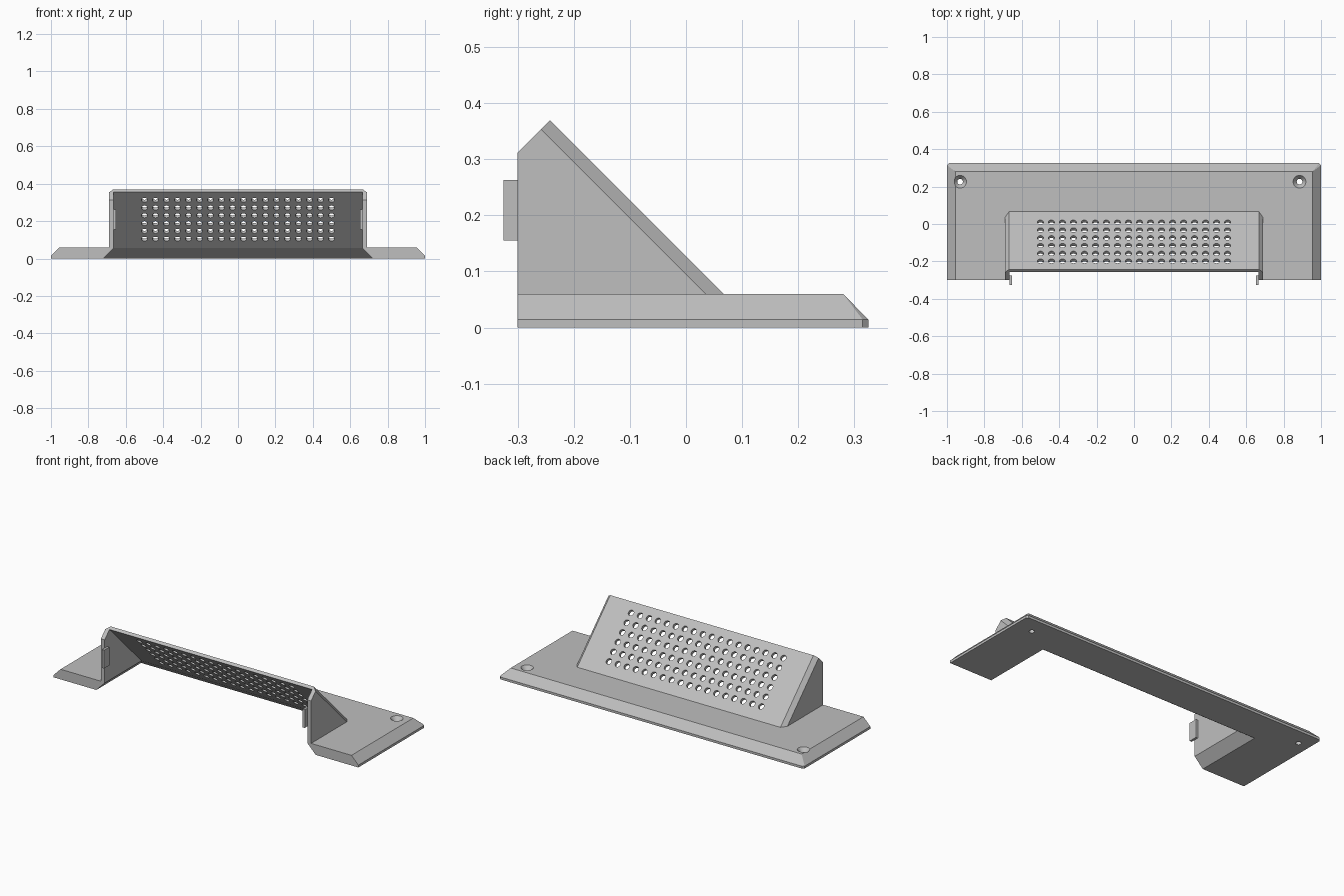
import bpy, bmesh
from math import radians, sqrt
from mathutils import Matrix, Vector

cube = bpy.data.objects.get("Cube")
if cube:
    bpy.data.objects.remove(cube, do_unlink=True)

grey = bpy.data.materials.new("plain grey")
grey.use_nodes = True
grey.diffuse_color = (0.52, 0.52, 0.52, 1)
grey.node_tree.nodes["Principled BSDF"].inputs["Base Color"].default_value = (0.52, 0.52, 0.52, 1)


def make(name, bm):
    bmesh.ops.recalc_face_normals(bm, faces=bm.faces)
    mesh = bpy.data.meshes.new(name)
    bm.to_mesh(mesh)
    bm.free()
    mesh.materials.append(grey)
    obj = bpy.data.objects.new(name, mesh)
    bpy.context.collection.objects.link(obj)
    return obj


def hull(name, points):
    """Convex solid around points, mirrored across x."""
    bm = bmesh.new()
    for x, y, z in points:
        bm.verts.new((x, y, z))
        bm.verts.new((-x, y, z))
    result = bmesh.ops.convex_hull(bm, input=bm.verts)
    spare = [v for v in bm.verts if not v.link_faces]
    bmesh.ops.delete(bm, geom=spare, context='VERTS')
    bmesh.ops.dissolve_limit(bm, angle_limit=0.01, verts=bm.verts, edges=bm.edges)
    return make(name, bm)


def cone(bm, centre, r1, r2, depth, tilt=0):
    bmesh.ops.create_cone(bm, cap_ends=True, segments=24, radius1=r1, radius2=r2, depth=depth,
                          matrix=Matrix.Translation(centre) @ Matrix.Rotation(tilt, 4, 'X'))


def cut(obj, cutter):
    mod = obj.modifiers.new("cut", 'BOOLEAN')
    mod.operation = 'DIFFERENCE'
    mod.solver = 'EXACT'
    mod.object = cutter
    bpy.ops.object.select_all(action='DESELECT')
    bpy.context.view_layer.objects.active = obj
    obj.select_set(True)
    bpy.ops.object.modifier_apply(modifier=mod.name)


FRONT, BACK, TOP = -0.3, 0.325, 0.06
BEVEL, CORNER, RIM = 0.045, 0.01, 0.014

# Base plate with sloped sides and back, and clipped back corners
rim = [(1, FRONT), (1, BACK - CORNER), (1 - CORNER, BACK)]
base = hull("base_plate",
            [(x, y, z) for x, y in rim for z in (0, RIM)]
            + [(1 - BEVEL, FRONT, TOP), (1 - BEVEL, BACK - BEVEL, TOP)])

# Sloping hood with bevelled side edges
WIDE, NARROW = 0.69, 0.667
hood = hull("hood", [(WIDE, FRONT, TOP), (WIDE, FRONT, 0.312), (WIDE, -0.2585, 0.3535),
                     (WIDE, 0.035, TOP), (NARROW, FRONT, TOP),
                     (NARROW, -0.2425, 0.3695), (NARROW, 0.067, TOP)])

# Hollow behind the panel, and flared opening through the base
INNER = 0.665
hollow = hull("hollow_cutter", [(INNER, -0.5, 0.05), (INNER, -0.5, 0.601), (INNER, 0.051, 0.05)])
flare = hull("flare_cutter", [(x, y, z) for x, back, z in ((0.7255, 0.1275, -0.0055), (INNER, 0.045, 0.056))
                              for y in (-0.5, back)])

# Grid of vent holes square to the panel
bm = bmesh.new()
middle = Vector((0, -0.101, 0.215))
up_slope = Vector((0, -1, 1)) / sqrt(2)
step = 1 / 17
for col in range(18):
    for row in range(6):
        spot = middle + Vector(((col - 8.5) * step, 0, 0)) + up_slope * (row - 2.5) * step
        cone(bm, spot, 0.0165, 0.0165, 0.06, radians(-45))
vents = make("vent_cutter", bm)

# Countersunk screw holes
bm_shaft, bm_sink = bmesh.new(), bmesh.new()
for x in (-0.93, 0.885):
    cone(bm_shaft, (x, 0.226, 0.03), 0.015, 0.015, 0.2)
    cone(bm_sink, (x, 0.226, 0.0525), 0.015, 0.042, 0.035)
shafts = make("screw_cutter", bm_shaft)
sinks = make("countersink_cutter", bm_sink)

for cutter in (hollow, flare, shafts, sinks):
    cut(base, cutter)
for cutter in (hollow, vents):
    cut(hood, cutter)
for cutter in (hollow, flare, vents, shafts, sinks):
    bpy.data.objects.remove(cutter, do_unlink=True)

# Clip tabs on the inner faces of the side walls
for side, name in ((1, "left_clip_tab"), (-1, "right_clip_tab")):
    bm = bmesh.new()
    bmesh.ops.create_cube(bm, size=1, matrix=Matrix.Translation((side * 0.659, -0.3, 0.209))
                          @ Matrix.Diagonal((0.014, 0.05, 0.108, 1)))
    make(name, bm)

# Round holes read smooth while edges stay sharp
bpy.ops.object.select_all(action='DESELECT')
for obj in (base, hood):
    obj.select_set(True)
bpy.context.view_layer.objects.active = hood
bpy.ops.object.shade_smooth_by_angle(angle=radians(25))
